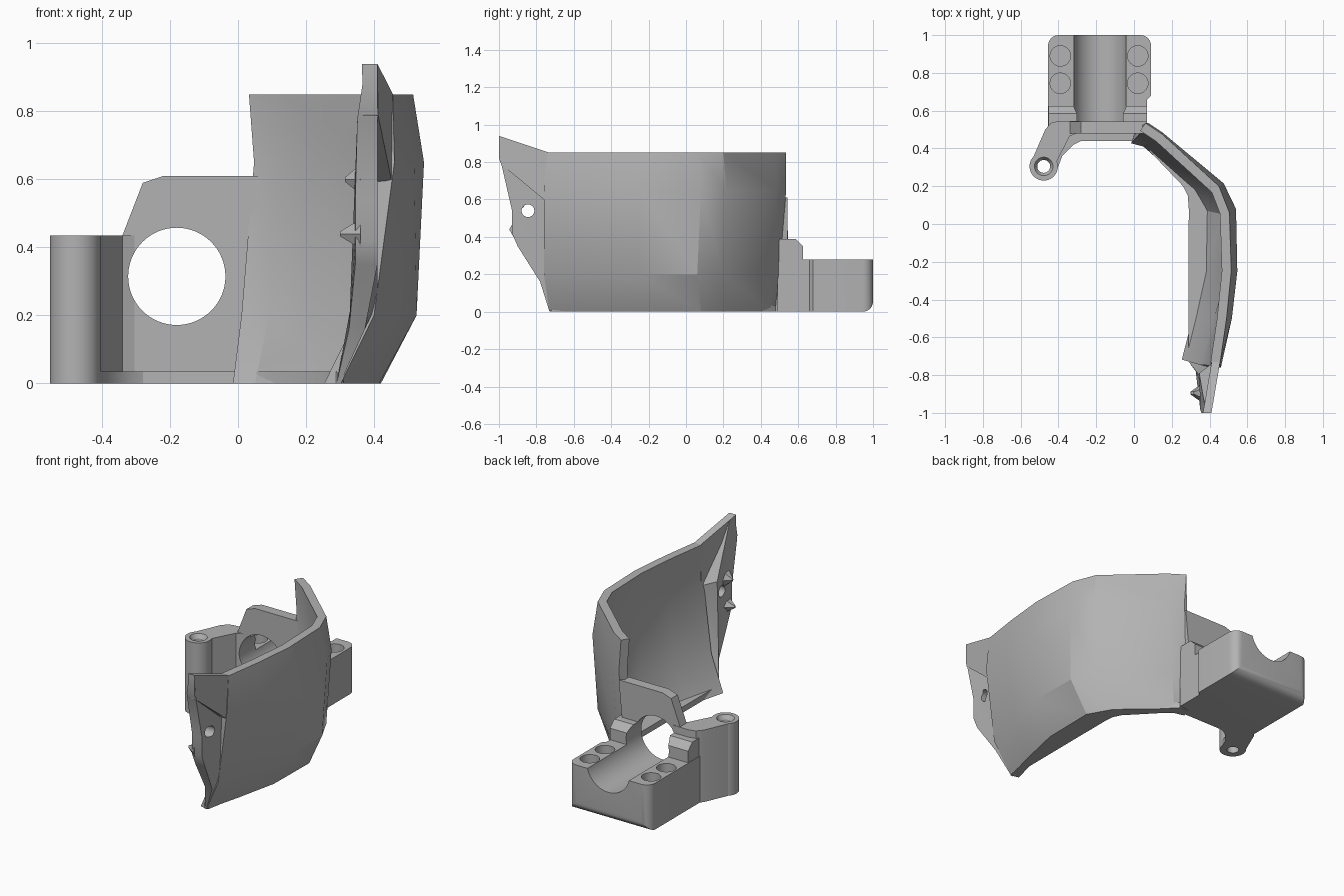
import bpy, bmesh, math
from mathutils import Vector, Matrix

if "Cube" in bpy.data.objects:
    bpy.data.objects.remove(bpy.data.objects["Cube"], do_unlink=True)

grey = bpy.data.materials.new("plain_grey")
grey.use_nodes = True
grey.diffuse_color = (0.45, 0.45, 0.45, 1)
grey.node_tree.nodes["Principled BSDF"].inputs["Base Color"].default_value = (0.45, 0.45, 0.45, 1)


def finish(name, bm):
    bmesh.ops.recalc_face_normals(bm, faces=bm.faces)
    mesh = bpy.data.meshes.new(name)
    bm.to_mesh(mesh)
    bm.free()
    mesh.materials.append(grey)
    ob = bpy.data.objects.new(name, mesh)
    bpy.context.collection.objects.link(ob)
    return ob


def loft(name, rings):
    """Solid through matching closed rings, capped at both ends."""
    bm = bmesh.new()
    vs = [[bm.verts.new(p) for p in ring] for ring in rings]
    n = len(vs[0])
    for a, b in zip(vs, vs[1:]):
        for i in range(n):
            j = (i + 1) % n
            bm.faces.new((a[i], a[j], b[j], b[i]))
    bm.faces.new(vs[0])
    bm.faces.new(vs[-1])
    return finish(name, bm)


def plan_prism(name, pts, z0, z1):
    return loft(name, [[(x, y, z) for x, y in pts] for z in (z0, z1)])


def side_prism(name, pts, x0, x1):
    return loft(name, [[(x, y, z) for y, z in pts] for x in (x0, x1)])


def cone(name, centre, axis, r1, r2, depth, seg=48):
    bm = bmesh.new()
    turn = Vector((0, 0, 1)).rotation_difference(Vector(axis)).to_matrix().to_4x4()
    bmesh.ops.create_cone(bm, cap_ends=True, segments=seg, radius1=r1, radius2=r2,
                          depth=depth, matrix=Matrix.Translation(centre) @ turn)
    return finish(name, bm)


def apply(ob, mod):
    bpy.context.view_layer.objects.active = ob
    bpy.ops.object.modifier_apply(modifier=mod.name)


def cut(ob, cutter):
    mod = ob.modifiers.new("cut", "BOOLEAN")
    mod.operation = "DIFFERENCE"
    mod.solver = "EXACT"
    mod.object = cutter
    apply(ob, mod)
    bpy.data.objects.remove(cutter, do_unlink=True)


def bevel_edges(ob, test, width):
    bm = bmesh.new()
    bm.from_mesh(ob.data)
    edges = [e for e in bm.edges if test(*[v.co for v in e.verts])]
    bmesh.ops.bevel(bm, geom=edges, offset=width, segments=6, profile=0.5, affect="EDGES")
    bm.to_mesh(ob.data)
    bm.free()


BAR_X, BAR_Z, BAR_R = -0.18, 0.315, 0.143


def bar_cutter():
    return cone("bar_cutter", (BAR_X, 0.7, BAR_Z), (0, 1, 0), BAR_R, BAR_R, 1.2, 64)


# Clamp block with half-round groove and four bolt holes
clamp = plan_prism("clamp_block", [(-0.455, 0.5), (0.07, 0.5), (0.07, 0.66), (0.09, 0.68),
                                   (0.09, 1), (-0.455, 1)], 0, 0.28)
bevel_edges(clamp, lambda a, b: a.y > 0.99 and b.y > 0.99 and
            (abs(a.x - b.x) < 0.01 and abs(a.z - b.z) > 0.1 or max(a.z, b.z) < 0.01), 0.055)
cut(clamp, bar_cutter())
for x in (-0.39, 0.02):
    for y in (0.745, 0.89):
        cut(clamp, cone("bolt_cutter", (x, y, 0.25), (0, 0, 1), 0.054, 0.054, 0.2))

# Raised collar at the root of the clamp
collar = side_prism("clamp_collar", [(0.49, 0), (0.625, 0), (0.625, 0.35), (0.585, 0.39), (0.49, 0.39)],
                    -0.452, 0.07)
cut(collar, bar_cutter())

# Upright wall with round opening
outline = [(-0.4, 0), (-0.4, 0.435), (-0.34, 0.435), (-0.28, 0.59), (-0.22, 0.61),
           (0.07, 0.61), (0.055, 0.45), (0.01, 0)]
wall = loft("back_wall", [[(x, y, z) for x, z in outline] for y in (0.48, 0.542)])
cut(wall, bar_cutter())

# Arm and drilled post
arm = plan_prism("post_arm", [(-0.548, 0.32), (-0.47, 0.5), (-0.44, 0.535), (-0.4, 0.545), (-0.29, 0.545),
                              (-0.28, 0.49), (-0.34, 0.465), (-0.41, 0.33), (-0.48, 0.32)], 0, 0.435)
cut(arm, bar_cutter())
post = cone("post", (-0.478, 0.305, 0.2175), (0, 0, 1), 0.075, 0.075, 0.435)
for part in (arm, post):
    cut(part, cone("bore_cutter", (-0.478, 0.305, 0.3), (0, 0, 1), 0.034, 0.034, 0.8))
    cut(part, cone("countersink_cutter", (-0.478, 0.305, 0.425), (0, 0, 1), 0.034, 0.052, 0.03))

# Thin ledge following the foot of the wall and the shield
plan_prism("floor_ledge", [(-0.41, 0.28), (-0.38, 0.36), (-0.32, 0.42), (-0.28, 0.44), (0, 0.44), (0.05, 0.42),
                           (0.26, 0.2), (0.285, 0.15), (0.29, 0.08), (0.288, -0.73), (0.31, -0.72), (0.4, -0.25),
                           (0.4, 0.08), (0.33, 0.2), (0.06, 0.48), (-0.4, 0.5), (-0.45, 0.33)], 0, 0.035)

# Curved shield: outer plan position at each height, for each station from wall to front
HEIGHTS = (0, 0.2, 0.65, 0.85)
STATIONS = [
    [(0.00, 0.475), (0.02, 0.505), (0.075, 0.535), (0.06, 0.535)],
    [(0.08, 0.45), (0.12, 0.485), (0.15, 0.485), (0.15, 0.475)],
    [(0.34, 0.22), (0.45, 0.2), (0.475, 0.215), (0.45, 0.2)],
    [(0.42, 0.08), (0.52, 0.06), (0.54, 0.08), (0.505, 0.06)],
    [(0.415, -0.25), (0.525, -0.25), (0.547, -0.25), (0.515, -0.25)],
    [(0.36, -0.5), (0.475, -0.5), (0.518, -0.5), (0.49, -0.5)],
    [(0.302, -0.73), (0.4, -0.76), (0.46, -0.76), (0.455, -0.74)],
]
THICK = 0.05
rings = []
for i, station in enumerate(STATIONS):
    before, after = STATIONS[max(i - 1, 0)], STATIONS[min(i + 1, len(STATIONS) - 1)]
    outer, inner = [], []
    for k, z in enumerate(HEIGHTS):
        p = Vector(station[k])
        d = (Vector(after[k]) - Vector(before[k])).normalized()
        q = p + Vector((d.y, -d.x)) * THICK
        outer.append((p.x, p.y, z))
        inner.append((q.x, q.y, z))
    rings.append(outer + inner[::-1])
loft("shield", rings)


# Recessed flange at the front of the shield, leaning in toward the foot
def lean(z):
    return -0.11 * max(0, 1 - z / 0.24)


edge = [(-0.73, 0), (-0.78, 0.16), (-0.9, 0.35), (-0.93, 0.42), (-0.93, 0.54),
        (-0.985, 0.78), (-1, 0.82), (-1, 0.94), (-0.95, 0.922)]
outer_edge = edge + [(-0.74, 0.6), (-0.74, 0.24)]
inner_edge = edge + [(-0.79, 0.62), (-0.8, 0.3)]
flange = loft("front_flange", [
    [(0.41 + lean(z), y, z) for y, z in outer_edge],
    [(0.345 + lean(z) * 0.5 + max(0, z - 0.74) * 0.15, y, z) for y, z in inner_edge]])
cut(flange, cone("flange_cutter", (0.4, -0.845, 0.54), (1, 0, 0), 0.034, 0.034, 0.4))

# Solid horn above the recess
horn = [(-0.73, 0.59), (-0.76, 0.6), (-0.99, 0.79), (-1, 0.94), (-0.73, 0.85)]
loft("front_horn", [[(0.41 + (y + 1) * 0.17 - t, y, z) for y, z in horn] for t in (0, 0.045)])

# Small pointed nubs on the inner edge of the flange
for z, tip in ((0.6, 0.315), (0.44, 0.3)):
    depth = 0.36 - tip
    cone("flange_nub", (tip + depth / 2, -0.895, z), (-1, 0, 0), 0.05, 0.008, depth, 6)

# Smooth the curved parts, keeping real edges sharp
for ob in bpy.context.collection.objects:
    if ob.type == "MESH" and grey.name in ob.data.materials:
        bpy.ops.object.select_all(action="DESELECT")
        ob.select_set(True)
        bpy.context.view_layer.objects.active = ob
        bpy.ops.object.shade_smooth_by_angle(angle=math.radians(25))
